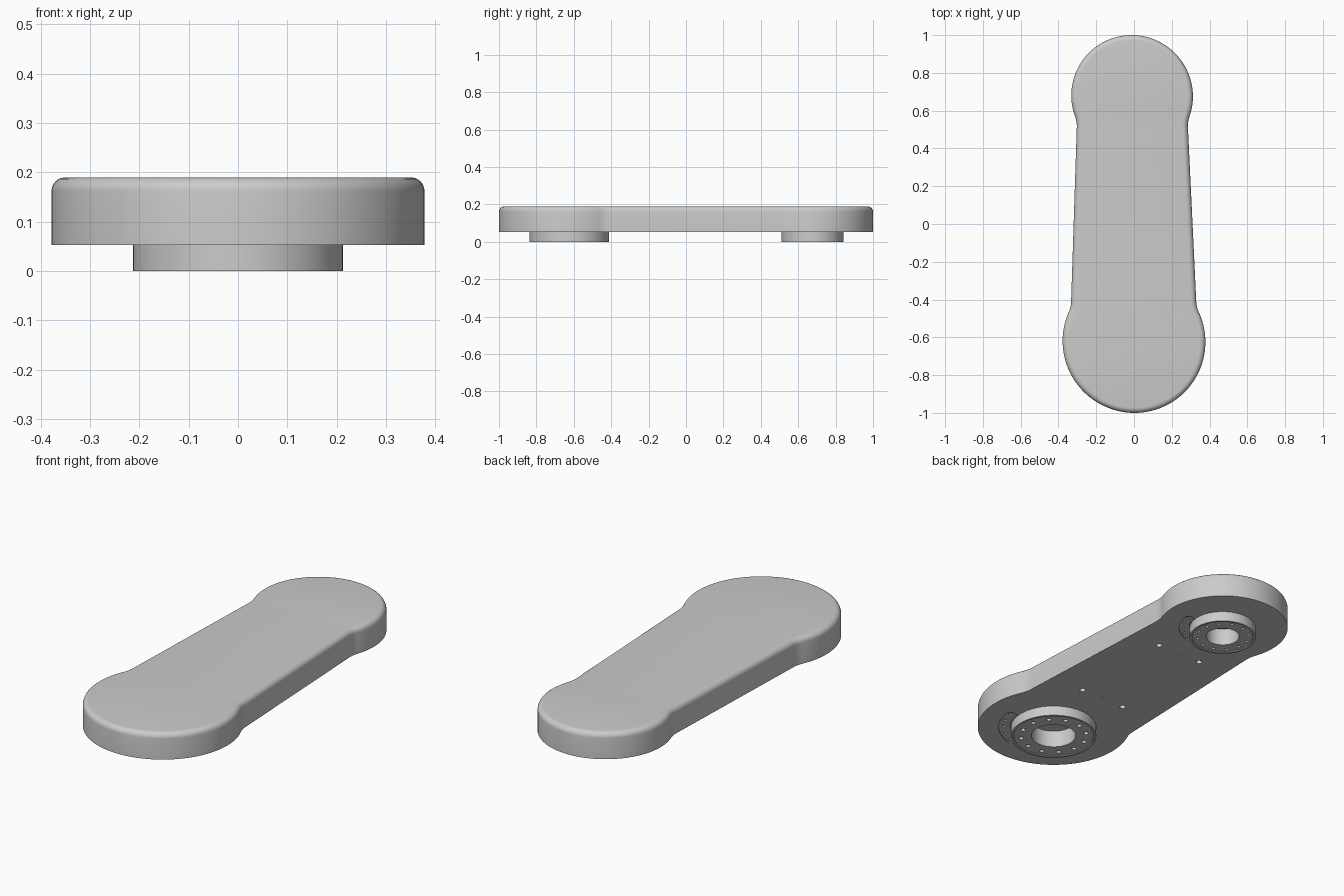
import bpy, bmesh
from math import sin, cos, pi, sqrt, atan2, radians
from mathutils import Matrix, Vector

cube = bpy.data.objects.get("Cube")
if cube:
    bpy.data.objects.remove(cube, do_unlink=True)

BASE, TOP = 0.053, 0.19
# Each end: y of centre, outer radius, half width of the arm there
FRONT = (-0.622, 0.378, 0.331)
BACK = (0.678, 0.322, 0.294)

grey = bpy.data.materials.new("light_grey")
grey.use_nodes = True
grey.diffuse_color = (0.6, 0.6, 0.6, 1)
grey.node_tree.nodes["Principled BSDF"].inputs["Base Color"].default_value = (0.6, 0.6, 0.6, 1)


def axis_x(y):
    """The centre line drifts slightly toward the back end."""
    return -0.01 * (y - FRONT[0]) / (BACK[0] - FRONT[0])


def make_object(name, bm, cutter=False):
    bmesh.ops.recalc_face_normals(bm, faces=bm.faces)
    mesh = bpy.data.meshes.new(name)
    bm.to_mesh(mesh)
    bm.free()
    ob = bpy.data.objects.new(name, mesh)
    bpy.context.collection.objects.link(ob)
    mesh.materials.append(grey)
    if cutter:
        ob.hide_render = True
        ob.hide_set(True)
        ob.display_type = 'WIRE'
    return ob


def prism(bm, outline, z0, z1):
    """Extrude a closed outline and return the top edges."""
    base = bm.faces.new([bm.verts.new((x, y, z0)) for x, y in outline])
    ext = bmesh.ops.extrude_face_region(bm, geom=[base])["geom"]
    bmesh.ops.translate(bm, vec=(0, 0, z1 - z0),
                        verts=[v for v in ext if isinstance(v, bmesh.types.BMVert)])
    top = [f for f in ext if isinstance(f, bmesh.types.BMFace)][0]
    return list(top.edges)


def peg(bm, x, y, r, z0, z1, n=16):
    prism(bm, arc(x, y, r, 0, 2 * pi * (n - 1) / n, n - 1), z0, z1)


def arc(cx, cy, r, a0, a1, n):
    return [(cx + r * cos(a0 + (a1 - a0) * i / n), cy + r * sin(a0 + (a1 - a0) * i / n))
            for i in range(n + 1)]


def end_side(end, sign, fillet=0.15):
    """Right half of one rounded end, running from its tip to the arm."""
    cy, r, half = end
    fx = half + fillet
    fy = sqrt((r + fillet) ** 2 - fx ** 2)
    a = atan2(fy, fx)
    pts = arc(0, 0, r, -pi / 2, a, 32) + arc(fx, fy, fillet, pi + a, pi, 8)[1:]
    return [(x, cy + sign * y) for x, y in pts]


def cut(ob, cutter):
    mod = ob.modifiers.new(cutter.name, 'BOOLEAN')
    mod.operation, mod.solver, mod.object = 'DIFFERENCE', 'EXACT', cutter


def smooth(ob):
    bpy.ops.object.select_all(action='DESELECT')
    ob.select_set(True)
    bpy.context.view_layer.objects.active = ob
    for mod in list(ob.modifiers):
        bpy.ops.object.modifier_apply(modifier=mod.name)
    bpy.ops.object.shade_smooth_by_angle(angle=radians(30))


# Arm body with two rounded ends and a softened top edge
half = end_side(FRONT, 1) + end_side(BACK, -1)[::-1]
outline = half + [(-x, y) for x, y in half[-2:0:-1]]
bm = bmesh.new()
rim = prism(bm, [(x + axis_x(y), y) for x, y in outline], BASE, TOP)
bmesh.ops.bevel(bm, geom=rim, offset=0.028, segments=6, profile=0.5, affect='EDGES')
body = make_object("arm_body", bm)

slots, holes = bmesh.new(), bmesh.new()

# Mounting bosses: y, outer radius, bore, bolt circle, bolt radius, slot radius, slot half width
bosses = (("front", -0.624, 0.213, 0.11, 0.163, 0.012, 0.245, 0.028),
          ("back", 0.676, 0.165, 0.082, 0.127, 0.008, 0.193, 0.024))
for name, y, r, bore, circle, bolt, slot_r, slot_w in bosses:
    x = axis_x(y)

    # Turned ring with a thin raised outer lip
    profile = [(bore, BASE + 0.01), (bore, 0.004), (r - 0.014, 0.004),
               (r - 0.011, 0), (r, 0), (r, BASE + 0.01)]
    bm = bmesh.new()
    loop = [bm.verts.new((px, 0, z)) for px, z in profile]
    edges = [bm.edges.new((loop[i], loop[i - 1])) for i in range(len(loop))]
    bmesh.ops.spin(bm, geom=loop + edges, cent=(0, 0, 0), axis=(0, 0, 1),
                   angle=2 * pi, steps=64, use_merge=True)
    bmesh.ops.remove_doubles(bm, verts=bm.verts, dist=0.0001)
    bmesh.ops.translate(bm, verts=bm.verts, vec=(x, y, 0))
    boss = make_object(name + "_boss", bm)

    # Ring of bolt holes
    bm = bmesh.new()
    for px, py in arc(x, y, circle, 0.2, 0.2 + 2 * pi * 11 / 12, 11):
        peg(bm, px, py, bolt, -0.02, 0.04)
    cut(boss, make_object(name + "_bolt_cutter", bm, True))
    smooth(boss)

    # Central bore continues into the body
    peg(holes, x, y, bore, 0.02, 0.094, 64)

    # Curved shallow slot beside the boss, with small pin holes
    mid, spread = radians(-41), radians(30)
    a0, a1 = mid - spread, mid + spread
    ends = [(x + slot_r * cos(a), y + slot_r * sin(a)) for a in (a0, a1)]
    shape = (arc(x, y, slot_r + slot_w, a0, a1, 20)
             + arc(*ends[1], slot_w, a1, a1 + pi, 10)[1:]
             + arc(x, y, slot_r - slot_w, a1, a0, 20)[1:]
             + arc(*ends[0], slot_w, a0 + pi, a0 + 2 * pi, 10)[1:-1])
    prism(slots, shape, 0.03, BASE + 0.006)
    for px, py in arc(x, y, slot_r + 0.004, a0, a1, 4):
        peg(holes, px, py, bolt * 0.7, 0.03, 0.08, 12)

# Screw holes and small locating pins under the arm
for y in (-0.247, 0.34):
    for x, r in ((-0.13, 0.015), (0, 0.005), (0.13, 0.015)):
        peg(holes, x + axis_x(y), y, r, 0.03, 0.09)

cut(body, make_object("slot_cutter", slots, True))
cut(body, make_object("hole_cutter", holes, True))
smooth(body)

# Cutters are no longer needed once applied
for ob in [o for o in bpy.data.objects if o.name.endswith("_cutter")]:
    bpy.data.objects.remove(ob, do_unlink=True)
